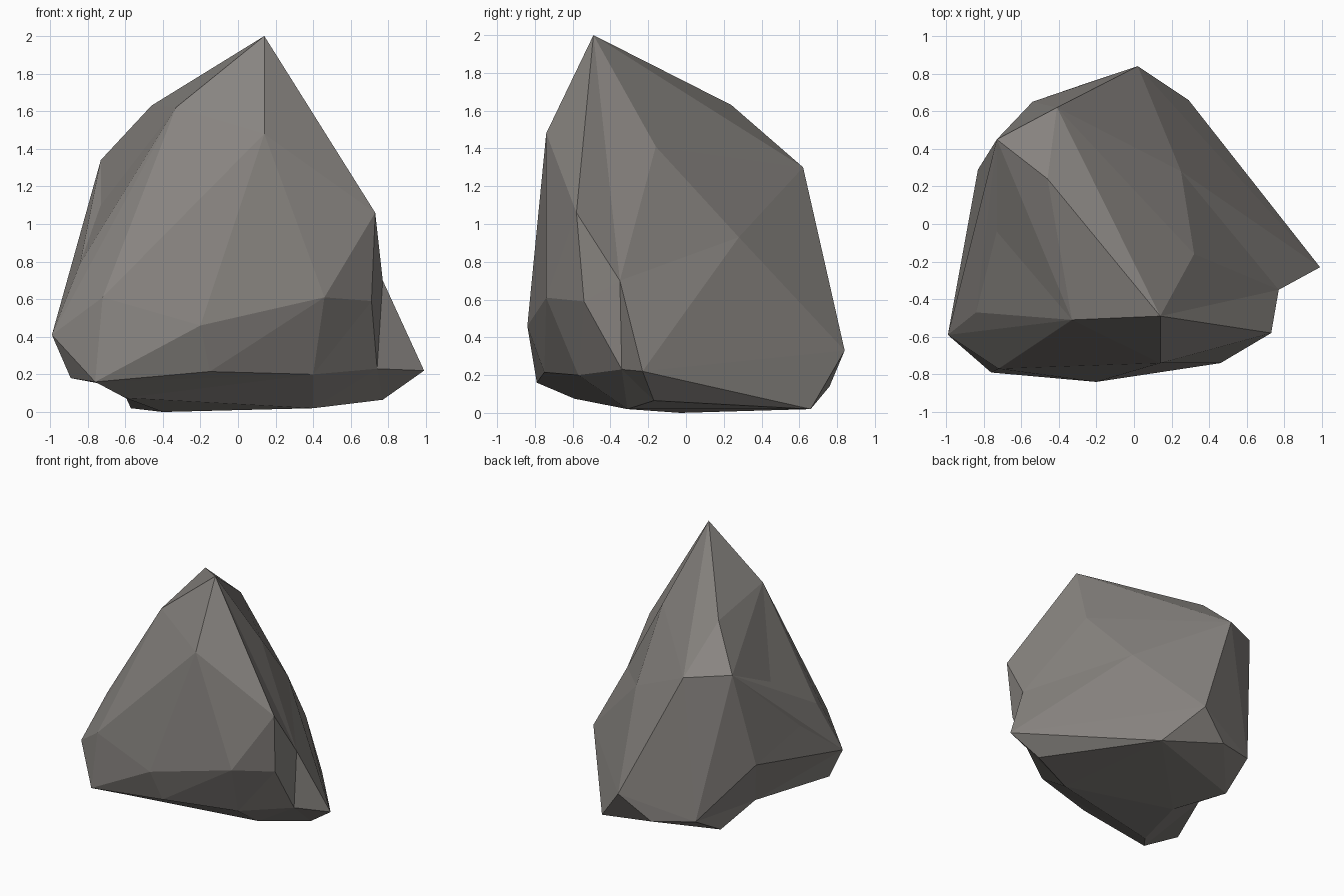
import bpy, bmesh
from mathutils import Vector

if "Cube" in bpy.data.objects:
    bpy.data.objects.remove(bpy.data.objects["Cube"])

# Corner points of the rock, grouped by area
top = [(.14, -.49, 2), (.14, -.74, 1.48), (-.46, .24, 1.63), (-.33, -.51, 1.62),
       (-.73, .45, 1.34), (-.41, .62, 1.30), (.32, -.16, 1.41)]
right = [(.73, -.58, 1.06), (.25, .28, .93), (.77, -.35, .70), (.99, -.23, .22),
         (.71, -.54, .59), (.74, -.34, .23), (.77, -.17, .065)]
back = [(.02, .84, .33), (.29, .66, .02), (-.54, .65, .18), (-.22, .76, .14)]
left = [(-.99, -.59, .41), (-.89, -.56, .18), (-.73, -.04, 1.10),
        (-.83, .29, .58), (-.89, -.19, .73), (-.84, -.47, .79)]
front = [(-.76, -.79, .16), (-.20, -.84, .46), (.46, -.74, .61),
         (-.72, -.77, .61), (-.15, -.75, .215), (.40, -.57, .20)]
base = [(-.57, .37, .02), (.40, -.31, .02), (-.62, 0, .13),
        (-.60, -.59, .075), (-.40, -.03, 0)]
points = [Vector(p) for p in top + right + back + left + front + base]

# Dented corners are lifted outwards while the skin is wrapped, then put back
centre = Vector((0, 0, .8))
lift = [1.0] * len(points)
for corner, amount in ((right[2], 1.25), (right[4], 1.12), (right[5], 1.18),
                       (front[5], 1.06), (left[2], 1.03), (base[2], 1.18)):
    lift[points.index(Vector(corner))] = amount

for attempt in range(25):
    bm = bmesh.new()
    verts = [bm.verts.new(centre + (p - centre) * k) for p, k in zip(points, lift)]
    bmesh.ops.convex_hull(bm, input=verts, use_existing_faces=False)
    missed = [i for i, v in enumerate(verts) if not v.link_faces]
    if not missed or attempt == 24:
        break
    for i in missed:
        lift[i] *= 1.015
    bm.free()

for v, p in zip(verts, points):
    v.co = p
bmesh.ops.delete(bm, geom=[v for v in bm.verts if not v.link_faces], context='VERTS')
bmesh.ops.recalc_face_normals(bm, faces=bm.faces[:])

# Rock object, flat shaded
mesh = bpy.data.meshes.new("rock")
bm.to_mesh(mesh)
bm.free()
rock = bpy.data.objects.new("rock", mesh)
bpy.context.collection.objects.link(rock)

stone = bpy.data.materials.new("warm grey stone")
stone.diffuse_color = (.25, .235, .22, 1)
stone.use_nodes = True
stone.node_tree.nodes["Principled BSDF"].inputs["Base Color"].default_value = stone.diffuse_color
mesh.materials.append(stone)
